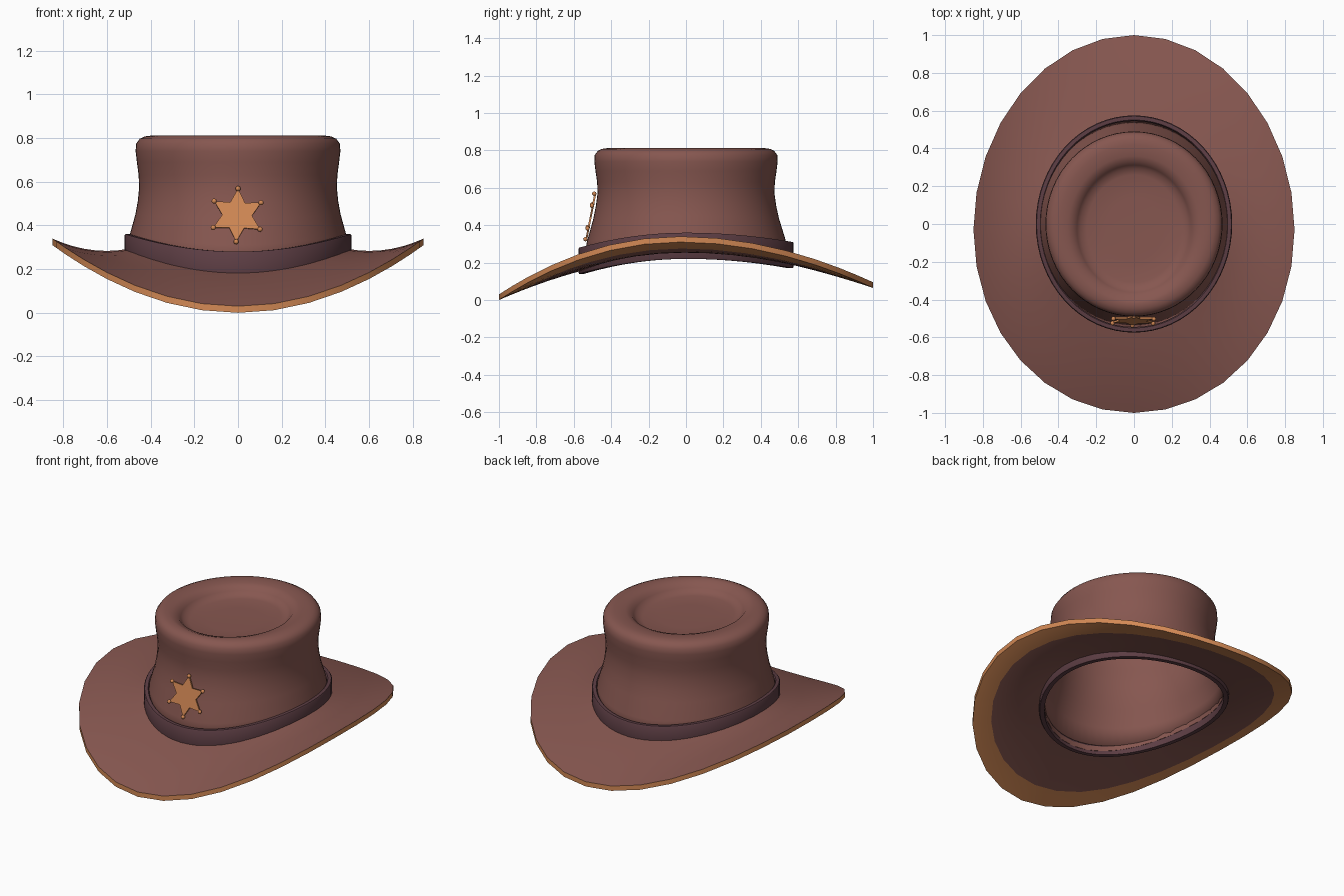
import bpy, bmesh
from math import sin, cos, pi, radians
from mathutils import Matrix, Vector

if "Cube" in bpy.data.objects:
    bpy.data.objects.remove(bpy.data.objects["Cube"], do_unlink=True)


def material(name, rgb):
    m = bpy.data.materials.new(name)
    m.use_nodes = True
    m.diffuse_color = (*rgb, 1)
    bsdf = m.node_tree.nodes["Principled BSDF"]
    bsdf.inputs["Base Color"].default_value = (*rgb, 1)
    bsdf.inputs["Roughness"].default_value = 0.8
    return m


FELT = material("brown felt", (0.24, 0.095, 0.08))
TRIM = material("orange leather", (0.65, 0.25, 0.09))
BAND = material("plum ribbon", (0.11, 0.048, 0.058))


def finish(name, bm, mats, angle=40):
    mesh = bpy.data.meshes.new(name)
    bm.to_mesh(mesh)
    bm.free()
    ob = bpy.data.objects.new(name, mesh)
    bpy.context.collection.objects.link(ob)
    for m in mats:
        mesh.materials.append(m)
    bpy.ops.object.select_all(action="DESELECT")
    ob.select_set(True)
    bpy.context.view_layer.objects.active = ob
    bpy.ops.object.shade_smooth_by_angle(angle=radians(angle))
    return ob


def loft(rings, segments, point, closed=False, paint=lambda i: 0):
    """Skin rings of points; point(ring, angle) places each vertex."""
    bm = bmesh.new()
    grid = [[bm.verts.new(point(r, 2 * pi * j / segments)) for j in range(segments)]
            for r in rings]
    pairs = list(zip(grid, grid[1:] + grid[:1]))
    for i, (a, b) in enumerate(pairs if closed else pairs[:-1]):
        for j in range(segments):
            k = (j + 1) % segments
            bm.faces.new((a[j], a[k], b[k], b[j])).material_index = paint(i)
    if closed:
        bmesh.ops.recalc_face_normals(bm, faces=bm.faces)
    else:
        bm.faces.new(grid[-1])
    return bm


def sweep(angle, front, side, back):
    """Blend a value around the hat from front to side to back."""
    end = back if sin(angle) > 0 else front
    return end + (side - end) * cos(angle) ** 2


# Brim: saddle-shaped sheet with trim on the edge and outer underside
def brim_point(ring, a):
    t, drop = ring
    rx, ry = 0.49 + 0.36 * t, 0.545 + 0.455 * t
    z = sweep(a, 0.19, 0.295, 0.225) * (1 - t) + sweep(a, 0.03, 0.34, 0.095) * t
    z -= sweep(a, -0.01, 0.03, -0.005) * 4 * t * (1 - t)
    return rx * cos(a), ry * sin(a) - 0.03 * t * cos(a) ** 2, z - drop


steps = [0, 0.15, 0.3, 0.45, 0.6, 0.74, 0.86, 0.95, 1]
top = [(t, 0) for t in steps]
under = [(t, 0.03) for t in reversed(steps)]
edge = len(steps) - 1
finish("brim", loft(top + under, 32, brim_point, True,
                    lambda i: int(edge <= i < edge + 4)), [FELT, TRIM])

# Crown: flared wall, rounded shoulder and dished top
wall = [(0.28, 0.507, 0.55), (0.36, 0.495, 0.53), (0.45, 0.47, 0.497),
        (0.51, 0.459, 0.482), (0.57, 0.453, 0.473), (0.63, 0.455, 0.475),
        (0.69, 0.463, 0.484), (0.74, 0.469, 0.49), (0.775, 0.466, 0.488),
        (0.797, 0.45, 0.472), (0.808, 0.425, 0.45), (0.812, 0.39, 0.42)]
dish = [(0.808, 0.35, 0.385), (0.798, 0.32, 0.355), (0.778, 0.302, 0.337),
        (0.76, 0.285, 0.32), (0.751, 0.25, 0.285), (0.748, 0.15, 0.17),
        (0.747, 0.04, 0.045)]


def crown_point(ring, a):
    z, rx, ry = ring
    low = max(0, (0.57 - z) / 0.29) ** 1.5
    shift = -0.025 if rx < 0.36 else 0
    return rx * cos(a), ry * sin(a) + shift, z + low * sweep(a, -0.08, 0, -0.05)


crown = finish("crown", loft(wall + dish, 64, crown_point), [FELT], 60)
shell = crown.modifiers.new("felt thickness", "SOLIDIFY")
shell.thickness = 0.015
shell.offset = -1

# Ribbon band: follows the brim and shows below it as the inner lining
def band_point(ring, a):
    out, z = ring
    return ((0.49 + out) * cos(a), (0.545 + out) * sin(a),
            z + sweep(a, -0.08, 0, -0.05))


finish("hat_band", loft([(0, 0.22), (0.026, 0.22), (0.03, 0.228), (0.03, 0.354),
                         (0.026, 0.36), (0.006, 0.36), (0, 0.352)],
                        64, band_point, True), [BAND])

# Six-pointed badge leaning against the front of the crown
place = (Matrix.Translation((-0.004, -0.514, 0.447))
         @ Matrix.Rotation(radians(-11), 4, "X") @ Matrix.Rotation(radians(2), 4, "Y"))


def badge_spot(k, r):
    return Vector((r * sin(k * pi / 6), 0, r * cos(k * pi / 6)))


bm = bmesh.new()
face = bm.faces.new([bm.verts.new(badge_spot(k, 0.068 if k % 2 else 0.124))
                     for k in range(12)])
back = bmesh.ops.extrude_face_region(bm, geom=[face])["geom"]
bmesh.ops.translate(bm, vec=(0, 0.01, 0),
                    verts=[g for g in back if isinstance(g, bmesh.types.BMVert)])
bmesh.ops.recalc_face_normals(bm, faces=bm.faces)
for k in range(0, 12, 2):
    bmesh.ops.create_icosphere(bm, subdivisions=2, radius=0.012,
                               matrix=Matrix.Translation(badge_spot(k, 0.124)))
bm.transform(place)
finish("star_badge", bm, [TRIM])
